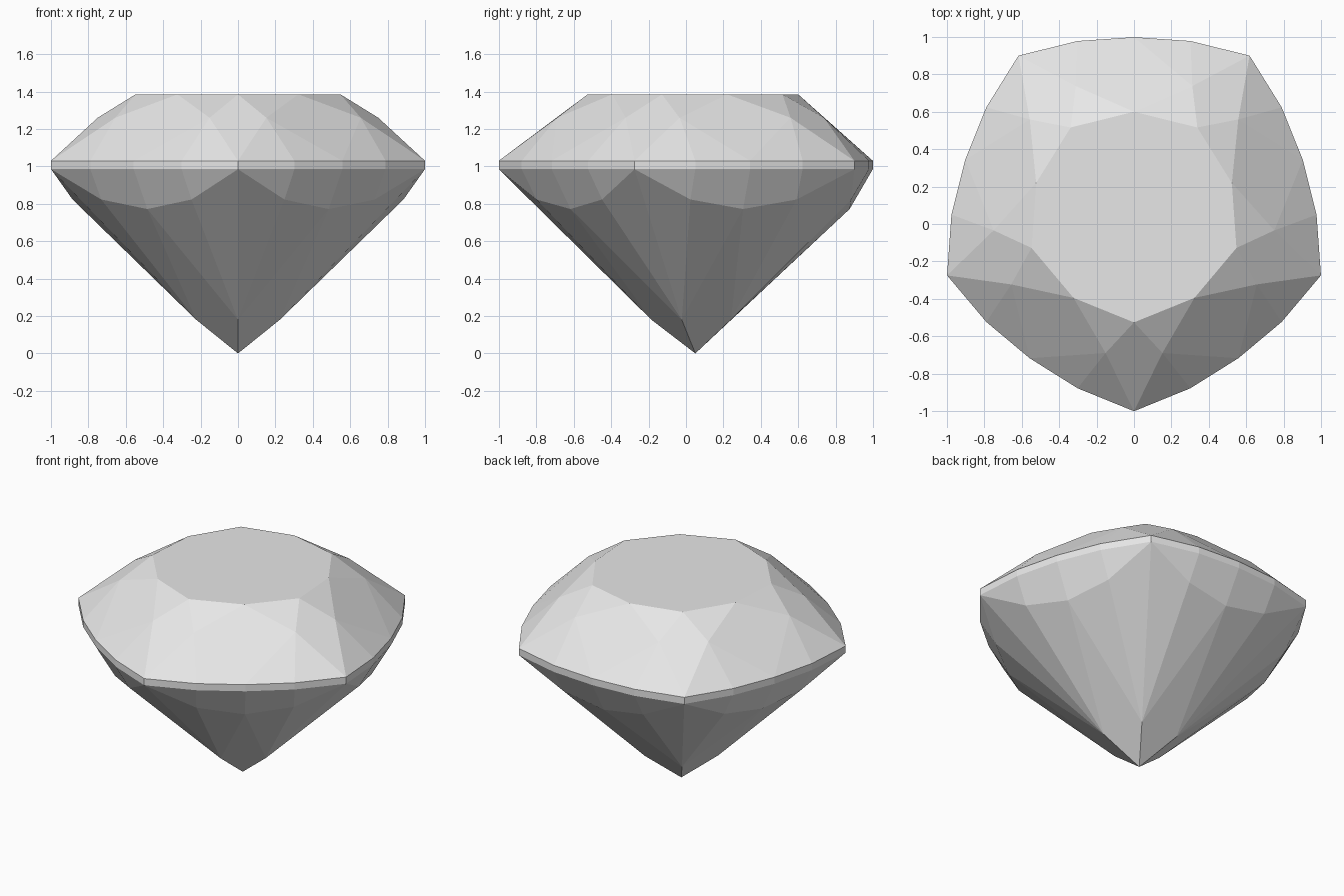
import bpy, bmesh
from math import sin, cos, radians

cube = bpy.data.objects.get("Cube")
if cube:
    bpy.data.objects.remove(cube)

SIDES = 5
STEP = 360 / SIDES
CENTRE_Y = 0.05

# Flat stone colour
stone = bpy.data.materials.new("pale_grey_stone")
stone.use_nodes = True
grey = (0.8, 0.8, 0.8, 1)
stone.diffuse_color = grey
stone.node_tree.nodes["Principled BSDF"].inputs["Base Color"].default_value = grey

bm = bmesh.new()


def ring(points):
    """Repeat (angle, radius, height) points round the axis, angle 0 at the front."""
    verts = []
    for i in range(SIDES):
        for angle, r, z in points:
            a = radians(angle + i * STEP)
            verts.append(bm.verts.new((r * sin(a), CENTRE_Y - r * cos(a), z)))
    return verts


def girdle_ring(z):
    return ring([(0, 1.051, z), (18, 0.976, z), (36, 0.949, z), (54, 0.976, z)])


# Levels of the cut, from the top down
table = ring([(0, 0.576, 1.385), (36, 0.55, 1.385)])
star = ring([(11.6, 0.755, 1.26), (60.4, 0.755, 1.26)])
upper = girdle_ring(1.03)
lower = girdle_ring(0.985)
pavilion = ring([(16.3, 0.885, 0.823), (36, 0.825, 0.772), (55.7, 0.885, 0.823)])
tip = ring([(0, 0.235, 0.18)])
culet = bm.verts.new((0, CENTRE_Y, 0))


def face(*verts):
    bm.faces.new(verts)


bm.faces.new(table)
for i in range(SIDES):
    j = (i + 1) % SIDES
    t0, t1, t2 = table[2 * i], table[2 * i + 1], table[2 * j]
    s0, s1 = star[2 * i], star[2 * i + 1]
    u = upper[4 * i:4 * i + 4] + [upper[4 * j]]
    g = lower[4 * i:4 * i + 4] + [lower[4 * j]]
    p0, p1, p2 = pavilion[3 * i:3 * i + 3]
    # Crown: corner kite, star triangles, side kite
    face(t0, star[2 * i - 1], u[0], s0)
    face(t0, s0, t1)
    face(t1, s1, t2)
    face(t1, s0, u[2], s1)
    # Crown facets along the girdle
    for s, k in ((s0, 0), (s0, 1), (s1, 2), (s1, 3)):
        face(s, u[k], u[k + 1])
    # Girdle band
    for k in range(4):
        face(u[k], g[k], g[k + 1], u[k + 1])
    # Pavilion facets under the girdle
    face(g[0], p0, g[1])
    face(g[1], p0, p1, g[2])
    face(g[2], p1, p2, g[3])
    face(g[3], p2, g[4])
    # Long pavilion facets down to the tip
    face(g[0], tip[i], p0)
    face(p0, tip[i], p1)
    face(p1, tip[j], p2)
    face(p2, tip[j], g[4])
    face(p1, tip[i], culet, tip[j])

bmesh.ops.recalc_face_normals(bm, faces=bm.faces[:])
mesh = bpy.data.meshes.new("cut_gemstone")
bm.to_mesh(mesh)
bm.free()
mesh.materials.append(stone)
gem = bpy.data.objects.new("cut_gemstone", mesh)
bpy.context.collection.objects.link(gem)
